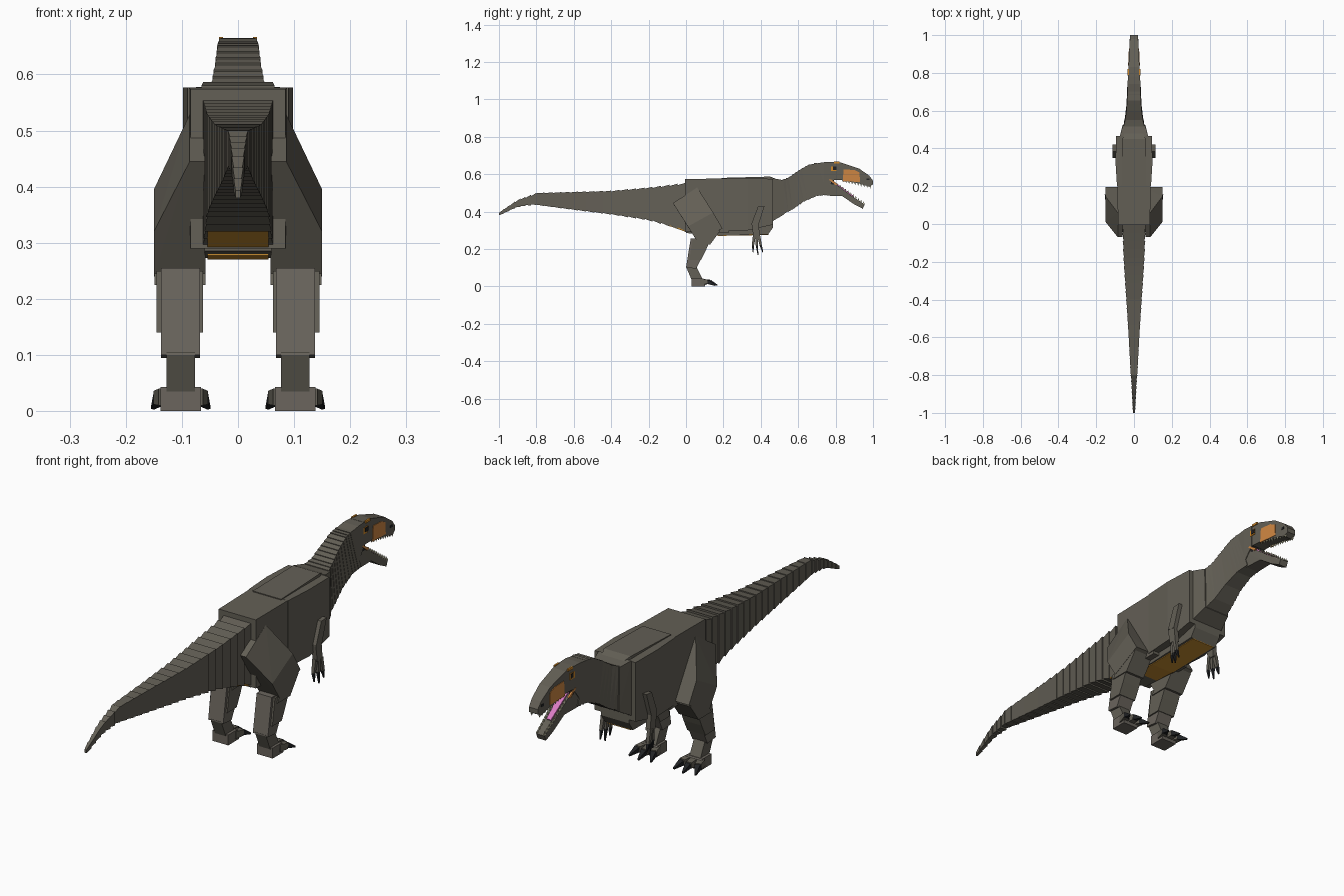
import bpy, bmesh
from mathutils import Vector

cube = bpy.data.objects.get("Cube")
if cube:
    bpy.data.objects.remove(cube, do_unlink=True)


def material(name, r, g, b):
    m = bpy.data.materials.new(name)
    m.use_nodes = True
    m.diffuse_color = (r, g, b, 1)
    m.node_tree.nodes["Principled BSDF"].inputs["Base Color"].default_value = (r, g, b, 1)
    return m


hide = material("grey hide", .125, .115, .092)
leg_hide = material("warm grey", .145, .13, .11)
belly_mat = material("brown belly", .56, .26, .03)
orange = material("orange patch", .62, .24, .055)
bright = material("bright orange", .65, .25, .02)
pink = material("pink tongue", .7, .2, .55)
ivory = material("ivory teeth", .5, .48, .32)
black = material("black claw", .015, .016, .018)


def build(name, hulls, mat):
    """One object made of several convex blocks, each given by its corners."""
    bm = bmesh.new()
    for pts in hulls:
        part = bmesh.new()
        for p in pts:
            part.verts.new(p)
        bmesh.ops.convex_hull(part, input=part.verts)
        bmesh.ops.dissolve_limit(part, angle_limit=.02, verts=part.verts, edges=part.edges)
        bmesh.ops.recalc_face_normals(part, faces=part.faces)
        tmp = bpy.data.meshes.new("tmp")
        part.to_mesh(tmp)
        bm.from_mesh(tmp)
        part.free()
        bpy.data.meshes.remove(tmp)
    me = bpy.data.meshes.new(name)
    bm.to_mesh(me)
    bm.free()
    me.materials.append(mat)
    bpy.context.collection.objects.link(bpy.data.objects.new(name, me))


def rect(s, k=1.0):
    """Cross-section (y top, z top, y bottom, z bottom, half width), scaled by k."""
    yt, zt, yb, zb, w = s
    top, low = Vector((0, yt, zt)), Vector((0, yb, zb))
    mid = (top + low) / 2
    return [mid + (e - mid) * k + Vector((x * w * k, 0, 0)) for e in (top, low) for x in (-1, 1)]


def upright(y, zb, zt, w):
    return (y, zt, y, zb, w)


def loft(secs):
    return [rect(a) + rect(b) for a, b in zip(secs, secs[1:])]


def stepped(secs, n, shrink):
    """Blocks along a path; each starts full size and ends a little smaller."""
    def at(t):
        t *= len(secs) - 1
        i = min(int(t), len(secs) - 2)
        return [p + (q - p) * (t - i) for p, q in zip(secs[i], secs[i + 1])]
    return [rect(at(i / n)) + rect(at((i + 1) / n), shrink) for i in range(n)]


def prism(poly, x0, x1):
    return [(x, y, z) for x in (x0, x1) for y, z in poly]


def box(x0, x1, y0, y1, z0, z1):
    return prism([(y0, z0), (y1, z0), (y1, z1), (y0, z1)], x0, x1)


def limb(a, b, ra, rb):
    """Tapered square bar between two points."""
    a, b = Vector(a), Vector(b)
    d = (b - a).normalized()
    u = d.cross(Vector((1, 0, 0))).normalized()
    v = d.cross(u)
    return [p + (u * i + v * j) * r for p, r in ((a, ra), (b, rb)) for i in (-1, 1) for j in (-1, 1)]


def pair(name, hulls, mat):
    """The same blocks on both sides of the body."""
    for side, s in (("left", 1), ("right", -1)):
        build(side + "_" + name, [[(s * p[0], p[1], p[2]) for p in h] for h in hulls], mat)


# Tail of stepped segments with a ridged tip
tail = [upright(0, .295, .555, .063), upright(-.2, .352, .53, .056), upright(-.4, .383, .512, .042),
        upright(-.6, .408, .506, .029), upright(-.8, .435, .5, .018)]
tip = [tail[-1], upright(-.9, .424, .464, .012), upright(-1, .378, .395, .006)]
build("tail", stepped(tail, 18, .93), hide)
build("tail_tip", stepped(tip, 7, .75), hide)

# Trunk, chest, keel and raised back
build("hips", loft([upright(-.005, .29, .574, .085), upright(.23, .287, .577, .088)]), hide)
build("chest", loft([upright(.2, .3, .577, .09), upright(.33, .3, .577, .098),
                     upright(.465, .33, .575, .094)]), hide)
build("lower_chest", loft([upright(0, .285, .4, .06), upright(.18, .273, .4, .06),
                           upright(.44, .278, .4, .065), upright(.465, .315, .4, .065)]), hide)
build("back_plate", loft([upright(.19, .55, .58, .065), upright(.45, .55, .587, .062),
                          upright(.48, .55, .575, .05)]), hide)


# Coloured underside, behind and between the legs
def belly_plate(line):
    return loft([upright(y, z - .002, z + .006, .054) for y, z in line])


build("belly", belly_plate([(.08, .279), (.18, .272), (.44, .277)]), belly_mat)
build("rear_belly", belly_plate([(-.1, .329), (0, .293)]), belly_mat)

# Neck with narrow pleats, then the back of the head
build("neck_base", loft([upright(.465, .35, .578, .075), (.52, .568, .525, .385, .06)]), hide)
neck = [(.5, .565, .5, .375, .06), (.55, .585, .57, .41, .048), (.6, .62, .63, .452, .041),
        (.655, .652, .7, .482, .037), (.7, .662, .76, .488, .035)]
build("neck", stepped(neck, 12, .965), hide)
build("skull", loft([upright(.68, .5, .655, .034), upright(.74, .51, .664, .034),
                     upright(.785, .57, .664, .032)]), hide)

# Snout and lower jaw
snout = [upright(.78, .57, .665, .031), upright(.83, .568, .661, .029), upright(.925, .55, .63, .025),
         upright(.98, .533, .592, .022), upright(1, .545, .565, .02)]
build("snout", loft(snout), hide)
jaw = [(.745, .56, .75, .485, .031), (.8, .548, .835, .483, .027), (.88, .488, .9, .438, .022),
       (.955, .438, .945, .415, .019)]
build("lower_jaw", loft(jaw), hide)
build("tongue", loft([(.79, .562, .775, .55, .016), (.82, .54, .81, .52, .015),
                      (.9, .481, .89, .465, .01)]), pink)
build("throat", [box(-.029, .029, .775, .79, .545, .575)], black)


# Teeth on both jaws
def tooth(x, y, z, h):
    return [(x - .003, y - .005, z), (x + .003, y - .005, z), (x + .003, y + .005, z),
            (x - .003, y + .005, z), (x, y, z + h)]


upper, lower = [], []
for i in range(10):
    t = i / 9
    upper.append(tooth(.025 - .007 * t, .84 + .145 * t, .568 - .031 * t, -.013))
    lower.append(tooth(.022 - .005 * t, .825 + .125 * t, .53 - .09 * t, .014))
pair("upper_teeth", upper, ivory)
pair("lower_teeth", lower, ivory)

# Face markings
pair("cheek_patch", [[(x, y, z) for y, z, w in
                      ((.838, .562, .029), (.843, .626, .029), (.9, .622, .0265),
                       (.928, .608, .025), (.93, .558, .025)) for x in (w - .004, w + .002)]], orange)
pair("eye_patch", [box(.028, .033, .775, .805, .616, .642)], bright)
pair("pupil", [box(.03, .035, .786, .805, .622, .64)], black)
pair("brow", [box(.027, .034, .79, .82, .657, .6665)], bright)
pair("jaw_joint", [prism([(.765, .57), (.775, .572), (.815, .545), (.8, .541)], .025, .033)], orange)
pair("nostril", [box(.018, .024, .965, .98, .568, .578)], black)

# Thigh, pinched towards the body at its upper rear edge
pair("thigh", [prism([(-.07, .445), (.06, .529)], .06, .086)
               + prism([(.195, .31), (.06, .24)], .058, .15)
               + [(.15, .01, .32), (.15, .145, .395)]], hide)

# Lower leg
pair("knee", [prism([(.09, .3), (.185, .3), (.13, .225), (.045, .225)], .058, .149)], hide)
pair("calf", [prism([(.035, .25), (.13, .25), (.105, .19), (.03, .19), (.018, .14), (.08, .14)],
                    .062, .145)], hide)
pair("shin", [prism([(.025, .255), (.135, .255), (.055, .095), (0, .1)], .068, .137)], leg_hide)
pair("ankle", [prism([(0, .105), (.056, .105), (.09, .035), (.03, .035)], .077, .127)], hide)
pair("foot", [prism([(.03, 0), (.1, 0), (.11, .025), (.09, .043), (.03, .043)], .066, .138)], leg_hide)
toes, toe_claws = [], []
for k in (-1, 0, 1):
    root, knuckle = (.102 + k * .025, .08, .025), (.102 + k * .037, .128 - abs(k) * .01, .024)
    toes.append(limb(root, knuckle, .015, .012))
    toe_claws.append(limb(knuckle, (.102 + k * .05, .168 - abs(k) * .012, .006), .0115, .003))
pair("toes", toes, hide)
pair("toe_claws", toe_claws, black)

# Small arms with three fingers
pair("upper_arm", [prism([(.385, .427), (.42, .43), (.388, .33), (.35, .335)], .088, .113)], hide)
pair("forearm", [prism([(.35, .338), (.388, .335), (.395, .268), (.36, .268)], .091, .112)], hide)
fingers, finger_claws = [], []
for k in (-1, 0, 1):
    mid = (.102 + k * .006, .379 + k * .021, .218)
    fingers.append(limb((.102 + k * .004, .377 + k * .011, .275), mid, .008, .006))
    finger_claws.append(limb(mid, (.102 + k * .004, .385 + k * .026, .168 + abs(k) * .014), .006, .002))
pair("fingers", fingers, hide)
pair("finger_claws", finger_claws, black)
